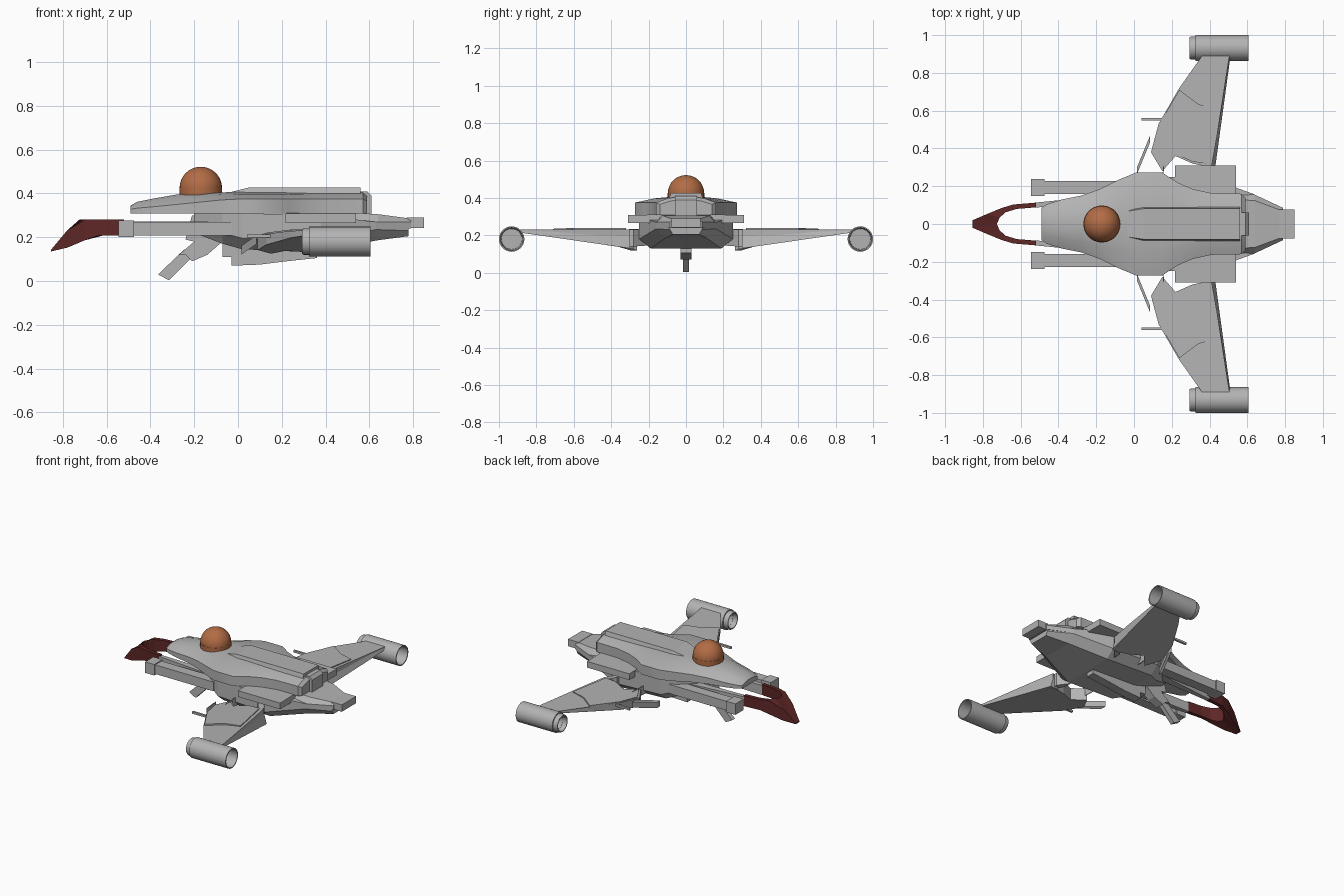
import bpy, bmesh, math
from mathutils import Vector

if "Cube" in bpy.data.objects:
    bpy.data.objects.remove(bpy.data.objects["Cube"])


def material(name, rgb):
    m = bpy.data.materials.new(name)
    m.diffuse_color = (*rgb, 1)
    m.use_nodes = True
    m.node_tree.nodes["Principled BSDF"].inputs["Base Color"].default_value = m.diffuse_color
    return m


GREY = material("hull grey", (0.45, 0.45, 0.45))
RED = material("dark red", (0.115, 0.02, 0.02))
ORANGE = material("dome orange", (0.45, 0.15, 0.06))


def finish(name, bm, mat, smooth=None):
    bmesh.ops.recalc_face_normals(bm, faces=bm.faces)
    me = bpy.data.meshes.new(name)
    bm.to_mesh(me)
    bm.free()
    ob = bpy.data.objects.new(name, me)
    bpy.context.collection.objects.link(ob)
    me.materials.append(mat)
    if smooth:
        bpy.ops.object.select_all(action='DESELECT')
        ob.select_set(True)
        bpy.context.view_layer.objects.active = ob
        bpy.ops.object.shade_smooth_by_angle(angle=math.radians(smooth))
    return ob


def skin(name, rings, mat=GREY, smooth=None, closed=False):
    """Join matching rings of points; cap the ends unless closed in a loop."""
    bm = bmesh.new()
    vs = [[bm.verts.new(p) for p in r] for r in rings]
    n = len(vs[0])
    pairs = list(zip(vs, vs[1:])) + ([(vs[-1], vs[0])] if closed else [])
    for a, b in pairs:
        for i in range(n):
            j = (i + 1) % n
            bm.faces.new((a[i], a[j], b[j], b[i]))
    if not closed:
        bm.faces.new(vs[0])
        bm.faces.new(vs[-1])
    return finish(name, bm, mat, smooth)


def box(name, x, y, z, mat=GREY):
    return skin(name, [[(px, y[0], z[0]), (px, y[1], z[0]), (px, y[1], z[1]), (px, y[0], z[1])] for px in x], mat)


def side_plate(name, pts, half, mat=GREY):
    """Side profile in x and z, widened along y."""
    return skin(name, [[(x, y, z) for x, z in pts] for y in (-half, half)], mat)


def top_plate(name, pts, low, high, mat=GREY):
    """Plan outline; low and high give z at each point."""
    return skin(name, [[(x, y, f(x, y)) for x, y in pts] for f in (low, high)], mat)


def lathe_x(name, prof, y, z, mat=GREY, n=32):
    """Closed profile of (x, radius) turned about an axis along x."""
    rings = [[(x, y + r * math.cos(a), z + r * math.sin(a)) for x, r in prof]
             for a in (2 * math.pi * i / n for i in range(n))]
    return skin(name, rings, mat, 35, closed=True)


def bar(name, a, b, wy, wz, mat=GREY):
    rings = [[(p[0], p[1] + sy * wy, p[2] + sz * wz)
              for sy, sz in ((-1, -1), (1, -1), (1, 1), (-1, 1))] for p in (a, b)]
    return skin(name, rings, mat)


# Upper hull: x, half width, edge height, crown height
hull = [(-0.49, 0.085, 0.328, 0.345), (-0.46, 0.105, 0.333, 0.362), (-0.38, 0.13, 0.34, 0.378),
        (-0.28, 0.15, 0.35, 0.395), (-0.18, 0.185, 0.36, 0.403), (-0.08, 0.235, 0.37, 0.405),
        (0.01, 0.272, 0.375, 0.407), (0.15, 0.272, 0.375, 0.407), (0.23, 0.22, 0.375, 0.407),
        (0.31, 0.185, 0.375, 0.407), (0.41, 0.163, 0.375, 0.407), (0.57, 0.16, 0.375, 0.407),
        (0.59, 0.14, 0.365, 0.39)]
skin("upper_hull", [[(x, -w, 0.308), (x, w, 0.308), (x, w, e), (x, 0.62 * w, 0.3 * e + 0.7 * c),
                     (x, 0.25 * w, c), (x, -0.25 * w, c), (x, -0.62 * w, 0.3 * e + 0.7 * c), (x, -w, e)]
                    for x, w, e, c in hull], smooth=35)

# Raised spine and rear hump
skin("spine", [[(x, -w, 0.38), (x, w, 0.38), (x, w * 0.85, z), (x, -w * 0.85, z)]
               for x, w, z in ((-0.06, 0.075, 0.40), (0.05, 0.095, 0.427), (0.56, 0.095, 0.427))])
side_plate("rear_hump", [(0.54, 0.28), (0.61, 0.28), (0.61, 0.39), (0.59, 0.41), (0.54, 0.41)], 0.06)

# Dome on its collar
bm = bmesh.new()
bmesh.ops.create_uvsphere(bm, u_segments=32, v_segments=16, radius=0.097)
bmesh.ops.translate(bm, verts=bm.verts, vec=(-0.17, 0, 0.425))
finish("dome", bm, ORANGE, 35)
skin("dome_collar", [[(-0.17 + 0.098 * math.cos(t), 0.098 * math.sin(t), z)
                      for t in (math.tau * i / 32 for i in range(32))] for z in (0.38, 0.425)], ORANGE, 35)

# Belly: x, top half width, bottom half width, bottom, top
belly = [(-0.20, 0.09, 0.07, 0.22, 0.31), (-0.07, 0.20, 0.13, 0.17, 0.31), (0.02, 0.25, 0.19, 0.145, 0.31),
         (0.38, 0.25, 0.19, 0.13, 0.30), (0.63, 0.16, 0.11, 0.185, 0.27), (0.78, 0.085, 0.07, 0.205, 0.25)]
skin("belly", [[(x, -b, z0), (x, b, z0), (x, t, z0 + 0.05 if x < 0.7 else 0.23), (x, t, z1),
                (x, -t, z1), (x, -t, z0 + 0.05 if x < 0.7 else 0.23)] for x, t, b, z0, z1 in belly])
side_plate("keel", [(-0.03, 0.07), (0.10, 0.075), (0.22, 0.09), (0.36, 0.105), (0.36, 0.18), (-0.07, 0.2),
                    (-0.07, 0.11), (-0.03, 0.11)], 0.03)

# Tail deck and tail block
skin("tail_deck", [[(x, -w, 0.24), (x, w, 0.24), (x, w, 0.27), (x, w * 0.8, z),
                    (x, -w * 0.8, z), (x, -w, 0.27)]
                   for x, w, z in ((0.33, 0.16, 0.29), (0.56, 0.16, 0.31), (0.64, 0.155, 0.305), (0.79, 0.085, 0.285))])
box("tail_block", (0.77, 0.85), (-0.078, 0.078), (0.242, 0.29))

# Under gun with mount
side_plate("gun_mount", [(-0.27, 0.12), (-0.20, 0.18), (-0.24, 0.19), (-0.21, 0.30), (0.02, 0.30), (0.02, 0.16),
                         (-0.06, 0.19), (-0.14, 0.12), (-0.21, 0.09), (-0.24, 0.12)], 0.03)
side_plate("gun_barrel", [(-0.365, 0.03), (-0.315, 0.003), (-0.21, 0.11), (-0.245, 0.145)], 0.015)

# Claw nose: half outline from outer rear to inner rear, top and bottom follow x
def claw_top(x):
    return 0.28 if x > -0.74 else 0.28 + (x + 0.74) * 1.2

def claw_low(x):
    return 0.207 if x > -0.65 else max(0.135, 0.207 + (x + 0.65) * 0.42)

# each entry: outer point, inner point
stations = [((-0.52, 0.113), (-0.52, 0.088)), ((-0.64, 0.103), (-0.62, 0.080)),
            ((-0.70, 0.085), (-0.68, 0.062)), ((-0.78, 0.052), (-0.71, 0.035)), ((-0.855, 0.020), (-0.725, 0.0))]
mirrored = [((a, -b), (c, -d)) for (a, b), (c, d) in reversed(stations[:-1])]
tip = [((-0.855, 0.020), (-0.725, 0.004)), ((-0.855, -0.020), (-0.725, -0.004))]
skin("claw_nose", [[(*o, claw_low(o[0])), (*o, claw_top(o[0])), (*i, claw_top(max(i[0], -0.74))),
                    (*i, claw_low(i[0]))] for o, i in stations[:-1] + tip + mirrored], RED)

# Wing outline, thick at the root and thin at the tip
wing = [(0.09, 0.38), (0.15, 0.28), (0.22, 0.36), (0.31, 0.32), (0.41, 0.30), (0.44, 0.47), (0.505, 0.89),
        (0.36, 0.89), (0.24, 0.72), (0.13, 0.53)]
panel = [(0.10, 0.39), (0.15, 0.30), (0.22, 0.37), (0.31, 0.33), (0.39, 0.32), (0.443, 0.605),
         (0.34, 0.635), (0.24, 0.71), (0.135, 0.53)]


def wing_top(x, y):
    return 0.232 - 0.16 * max(0, 0.3 - x) * max(0, 0.9 - y) / 0.6


def wing_low(x, y):
    return min(wing_top(x, y) - 0.015, 0.125 + 0.165 * (y - 0.28))


for s, side in ((1, "left"), (-1, "right")):
    def flip(pts):
        return [(x, s * y) for x, y in pts]

    # Claw arm running back under the hull
    skin(side + "_claw_arm", [[(x, s * a, 0.207), (x, s * b, 0.207), (x, s * b, 0.272), (x, s * a, 0.272)]
                              for x, a, b in ((-0.525, 0.088, 0.113), (-0.1, 0.10, 0.155))])
    # Forward cannon with muzzle block
    box(side + "_cannon", (-0.50, -0.03), (s * 0.158, s * 0.228), (0.207, 0.27))
    box(side + "_muzzle", (-0.545, -0.475), (s * 0.148, s * 0.238), (0.20, 0.276))
    # Side cowling slab
    skin(side + "_side_cowling", [[(x, s * 0.1, 0.265), (x, s * 0.31, 0.265), (x, s * 0.31, 0.308),
                                   (x, s * 0.1, 0.312)] for x in (0.217, 0.54)])
    # Wing with raised inner panel
    top_plate(side + "_wing", flip(wing), lambda x, y: wing_low(x, abs(y)),
              lambda x, y: wing_top(x, abs(y)))
    top_plate(side + "_wing_panel", flip(panel), lambda x, y: wing_top(x, abs(y)) - 0.004,
              lambda x, y: wing_top(x, abs(y)) + 0.006)
    # Sloped trailing edge
    skin(side + "_trailing_edge", [[(x, s * y, t), (x + d, s * y, b), (x - 0.03, s * y, b)]
                                   for x, y, t, b, d in ((0.40, 0.30, 0.23, 0.13, 0.03), (0.503, 0.89, 0.23, 0.215, 0.008))])
    # Root strut, wing link and small wing gun
    bar(side + "_root_strut", (0.015, s * 0.28, 0.14), (0.085, s * 0.45, 0.19), 0.018, 0.02)
    bar(side + "_wing_link", (0.15, s * 0.22, 0.19), (0.16, s * 0.34, 0.19), 0.03, 0.03)
    bar(side + "_wing_root", (0.34, s * 0.24, 0.19), (0.40, s * 0.31, 0.185), 0.03, 0.045)
    bar(side + "_wing_gun", (0.04, s * 0.555, 0.205), (0.2, s * 0.555, 0.205), 0.007, 0.007)
    # Hollow wingtip engine with a narrower intake ring
    lathe_x(side + "_engine", [(0.325, 0.045), (0.325, 0.068), (0.605, 0.068), (0.605, 0.061),
                               (0.45, 0.055), (0.45, 0.001), (0.43, 0.001), (0.43, 0.045)], s * 0.932, 0.18)
    lathe_x(side + "_intake_ring", [(0.293, 0.05), (0.293, 0.056), (0.30, 0.06), (0.34, 0.06), (0.34, 0.045)],
            s * 0.932, 0.18)
